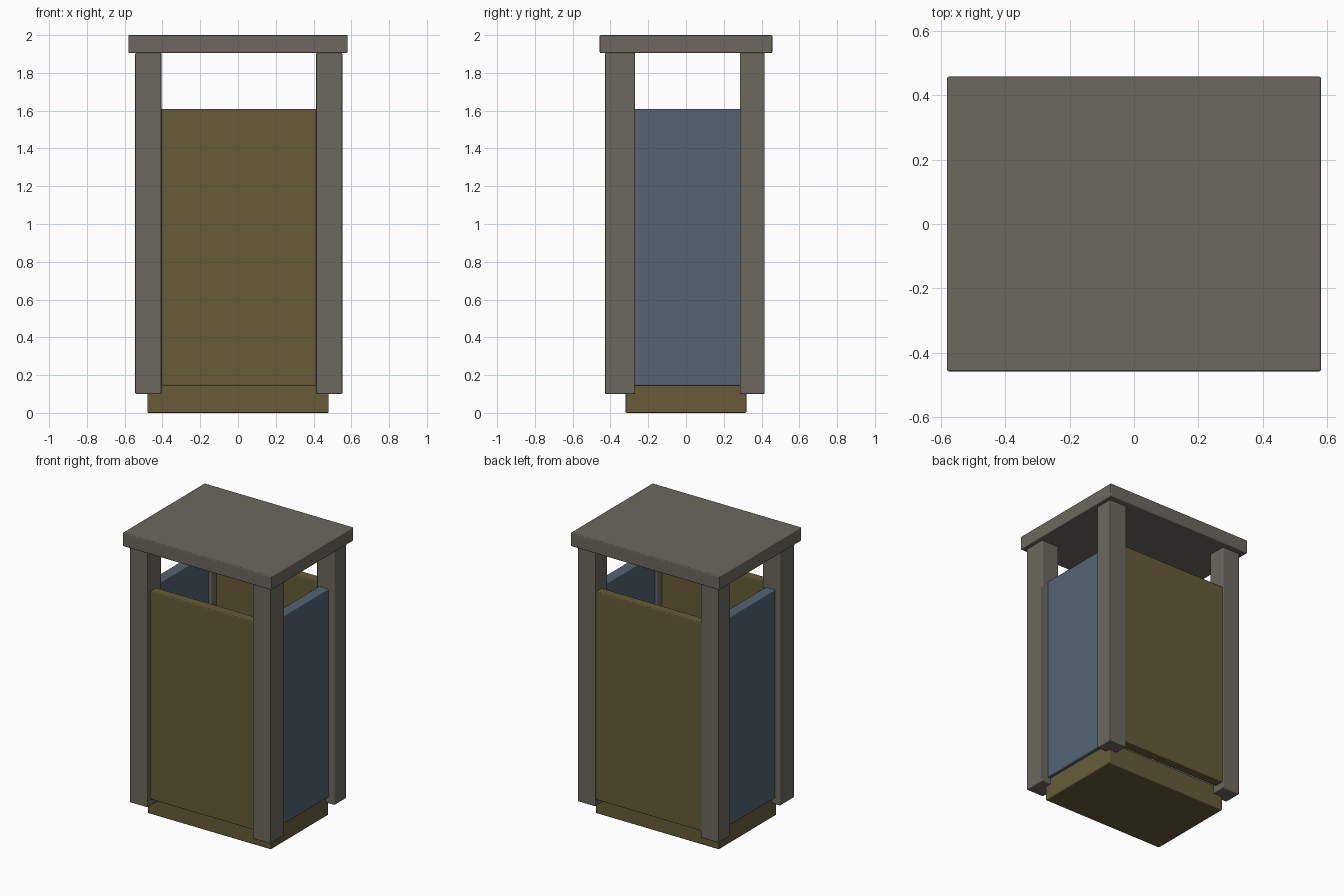
import bpy

if "Cube" in bpy.data.objects:
    bpy.data.objects.remove(bpy.data.objects["Cube"])


def material(name, rgb):
    m = bpy.data.materials.new(name)
    m.diffuse_color = (*rgb, 1)
    m.use_nodes = True
    m.node_tree.nodes["Principled BSDF"].inputs["Base Color"].default_value = m.diffuse_color
    return m


TAUPE = material("taupe_metal", (0.15, 0.14, 0.11))
OLIVE = material("olive_panel", (0.135, 0.108, 0.041))
BLUE = material("blue_panel", (0.088, 0.128, 0.175))


def box(name, x, y, z, mat, bevel=0.006):
    """Box from (min, max) ranges with a fine softened edge."""
    lo, hi = zip(x, y, z)
    bpy.ops.mesh.primitive_cube_add(
        size=1, location=[(a + b) / 2 for a, b in zip(lo, hi)])
    ob = bpy.context.object
    ob.name = name
    ob.scale = [b - a for a, b in zip(lo, hi)]
    bpy.ops.object.transform_apply(location=False, rotation=False, scale=True)
    ob.data.materials.append(mat)
    mod = ob.modifiers.new("soft_edges", "BEVEL")
    mod.width = bevel
    mod.segments = 2
    mod.harden_normals = True
    bpy.ops.object.shade_smooth_by_angle()
    return ob


# Plinth and roof
box("base", (-0.48, 0.48), (-0.32, 0.32), (0, 0.16), OLIVE)
box("roof", (-0.58, 0.58), (-0.457, 0.457), (1.905, 2.0), TAUPE)

# Corner posts, the front ones a little deeper than the back ones
for side, x in (("left", (-0.544, -0.406)), ("right", (0.414, 0.552))):
    for end, y in (("front", (-0.428, -0.27)), ("back", (0.285, 0.416))):
        box(f"{end}_{side}_post", x, y, (0.10, 1.907), TAUPE)

# Front and back panels of the open bin
height = (0.145, 1.61)
box("front_panel", (-0.495, 0.495), (-0.395, -0.325), height, OLIVE)
box("back_panel", (-0.495, 0.495), (0.34, 0.41), height, OLIVE)

# Side panels
box("left_panel", (-0.505, -0.43), (-0.33, 0.345), height, BLUE)
box("right_panel", (0.43, 0.505), (-0.33, 0.345), height, BLUE)
